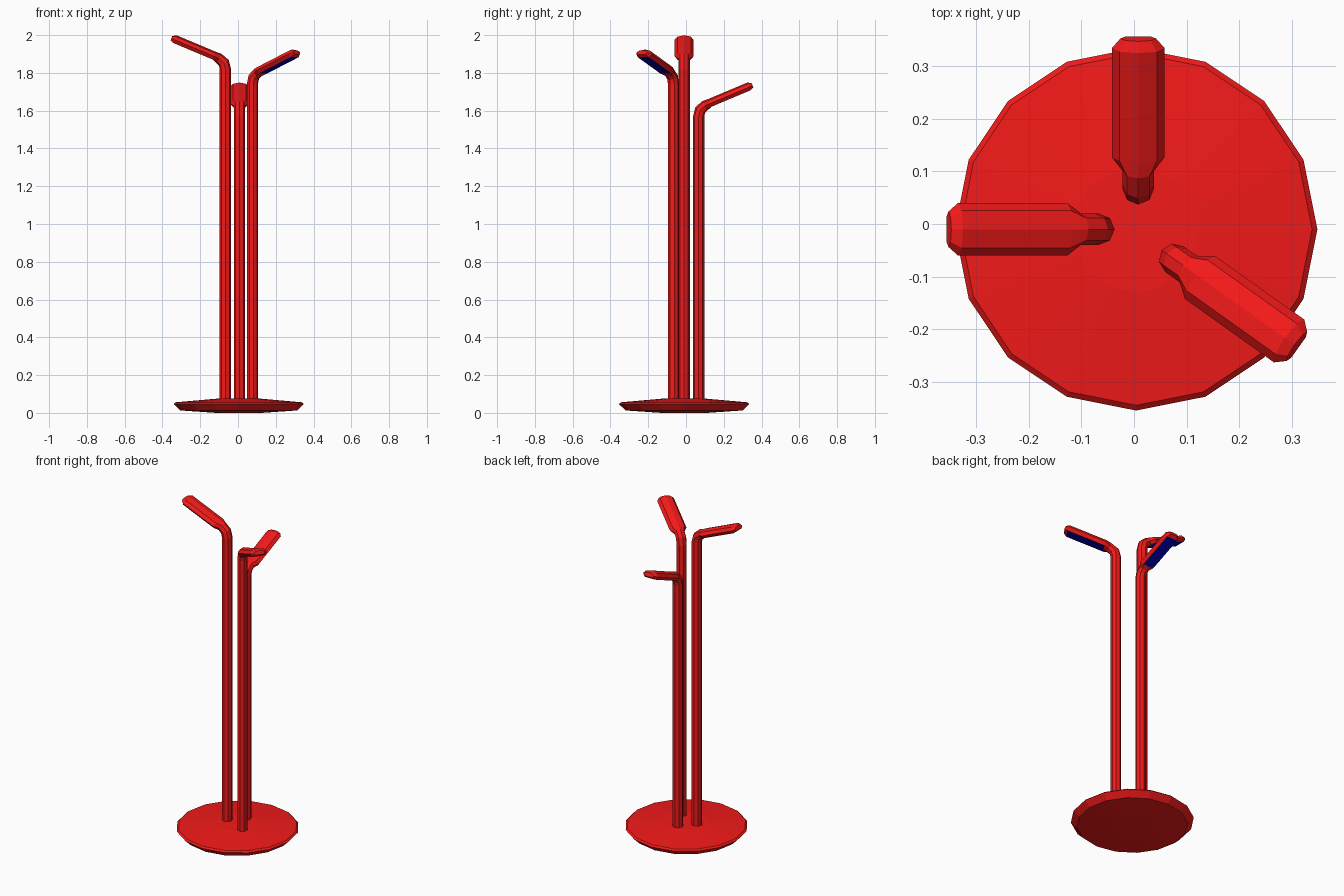
import bpy, bmesh
from math import sin, cos, pi, radians
from mathutils import Vector

if "Cube" in bpy.data.objects:
    bpy.data.objects.remove(bpy.data.objects["Cube"])

CX, CY = 0.004, -0.01


def material(name, color):
    m = bpy.data.materials.new(name)
    m.diffuse_color = color
    m.use_nodes = True
    m.node_tree.nodes["Principled BSDF"].inputs["Base Color"].default_value = m.diffuse_color
    return m


RED = material("red_paint", (0.9, 0.01, 0.01, 1))
BLUE = material("blue_panel", (0.0, 0.0, 0.5, 1))


def loft(name, rings, mats, mat_index=lambda i, k: 0):
    """Skin a list of equal-length vertex rings and cap both ends."""
    bm = bmesh.new()
    vs = [[bm.verts.new(p) for p in r] for r in rings]
    n = len(rings[0])
    for i in range(len(vs) - 1):
        for k in range(n):
            j = (k + 1) % n
            f = bm.faces.new((vs[i][k], vs[i][j], vs[i + 1][j], vs[i + 1][k]))
            f.material_index = mat_index(i, k)
    bm.faces.new(vs[0][::-1])
    bm.faces.new(vs[-1])
    bmesh.ops.recalc_face_normals(bm, faces=bm.faces)
    me = bpy.data.meshes.new(name)
    bm.to_mesh(me)
    bm.free()
    for m in mats:
        me.materials.append(m)
    ob = bpy.data.objects.new(name, me)
    bpy.context.collection.objects.link(ob)
    return ob


# Round 16-sided foot plate
profile = [(0.12, 0.0), (0.31, 0.013), (0.345, 0.047), (0.335, 0.056), (0.12, 0.075)]
loft("base_plate",
     [[(CX + r * cos(k * pi / 8), CY + r * sin(k * pi / 8), z) for k in range(16)]
      for r, z in profile], [RED])


def lamp(name, x, y, heading, height):
    """Octagonal pole that bends outward into a flat-bottomed wide head."""
    out = Vector((cos(radians(heading)), sin(radians(heading)), 0))
    up = Vector((0, 0, 1))
    side = up.cross(out)

    def arm(s):
        return height - 0.02 + 0.42 * (s - 0.28)

    # outward offset, z, tilt of the section, half width, half height
    tilt = 22.8
    stations = [
        (0.0, 0.05, 90, 0.03, 0.03),
        (0.0, height - 0.18, 90, 0.03, 0.03),
        (0.008, height - 0.147, 60, 0.03, 0.03),
        (0.034, arm(0.034), tilt + 8, 0.03, 0.028),
        (0.06, arm(0.06), tilt, 0.05, 0.026),
        (0.268, arm(0.268), tilt, 0.05, 0.026),
        (0.286, arm(0.286), tilt, 0.034, 0.014),
    ]
    rings = []
    for i, (s, z, t, w, h) in enumerate(stations):
        t = radians(t)
        n = up * cos(t) - out * sin(t)
        c = Vector((x, y, 0)) + out * s + up * z
        low = -0.7072 * h if i >= 4 else -h
        rings.append([c + side * (w * cos(k * pi / 4)) + n * max(h * sin(k * pi / 4), low)
                      for k in range(8)])
    # blue panel under the head
    return loft(name, rings, [RED, BLUE],
                lambda i, k: 1 if i == 4 and k in (5, 6) else 0)


# Three lamps of different heights
lamp("left_lamp", -0.067, CY, 180, 2.0)
lamp("back_lamp", 0.008, 0.067, 90, 1.75)
lamp("front_right_lamp", 0.077, -0.067, -35.5, 1.925)
